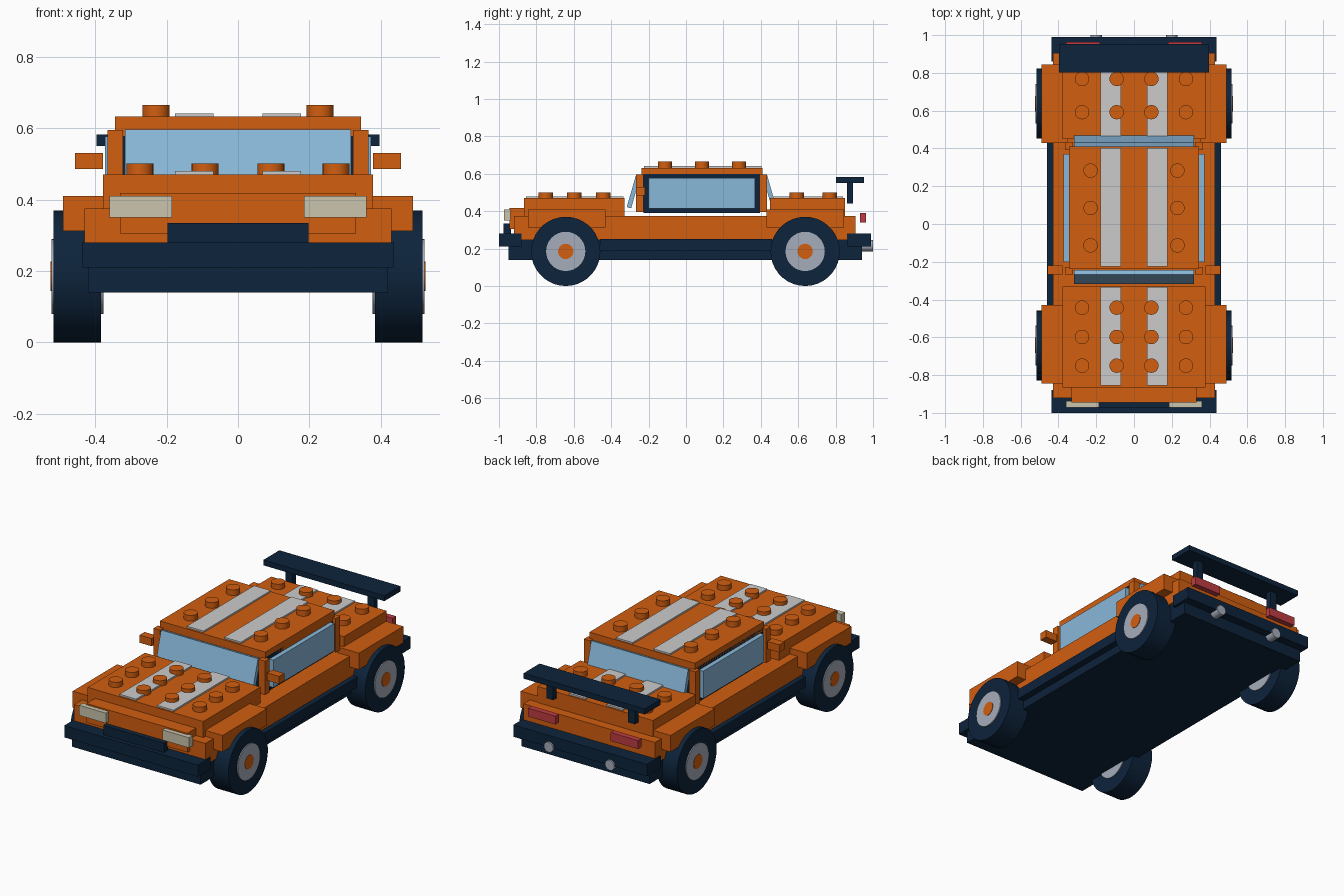
import bpy, bmesh, math
from mathutils import Matrix

if "Cube" in bpy.data.objects:
    bpy.data.objects.remove(bpy.data.objects["Cube"])


def material(name, rgb):
    m = bpy.data.materials.new(name)
    m.diffuse_color = (*rgb, 1)
    m.use_nodes = True
    m.node_tree.nodes["Principled BSDF"].inputs["Base Color"].default_value = m.diffuse_color
    return m


ORANGE = material("orange", (0.64, 0.112, 0.005))
NAVY = material("dark navy", (0.004, 0.017, 0.044))
GLASS = material("blue glass", (0.25, 0.48, 0.70))
SILVER = material("silver", (0.38, 0.42, 0.50))
STRIPE = material("pale grey", (0.60, 0.60, 0.60))
CREAM = material("headlight cream", (0.60, 0.56, 0.42))
RED = material("tail light red", (0.52, 0.045, 0.055))


def finish(name, bm, mat):
    me = bpy.data.meshes.new(name)
    bm.to_mesh(me)
    bm.free()
    me.materials.append(mat)
    ob = bpy.data.objects.new(name, me)
    bpy.context.collection.objects.link(ob)
    return ob


def box(name, mat, x, y, z, tilt=0):
    """Box from (min, max) ranges, tilted about its own x axis in degrees."""
    mid = [(a + b) / 2 for a, b in (x, y, z)]
    size = [b - a for a, b in (x, y, z)]
    bm = bmesh.new()
    mat4 = (Matrix.Translation(mid) @ Matrix.Rotation(math.radians(tilt), 4, 'X')
            @ Matrix.Diagonal((*size, 1)))
    bmesh.ops.create_cube(bm, size=1, matrix=mat4)
    return finish(name, bm, mat)


def slab(name, mat, w, y, z, tilt=0):
    return box(name, mat, (-w, w), y, z, tilt)


def pair(name, mat, x, y, z):
    box("right_" + name, mat, x, y, z)
    box("left_" + name, mat, (-x[1], -x[0]), y, z)


def cylinder(name, mat, r, length, centre, axis='Z', sides=24):
    bm = bmesh.new()
    rot = {'Z': Matrix(), 'X': Matrix.Rotation(math.pi / 2, 4, 'Y'),
           'Y': Matrix.Rotation(math.pi / 2, 4, 'X')}[axis]
    bmesh.ops.create_cone(bm, cap_ends=True, segments=sides, radius1=r, radius2=r,
                          depth=length, matrix=Matrix.Translation(centre) @ rot)
    ob = finish(name, bm, mat)
    bpy.ops.object.select_all(action='DESELECT')
    ob.select_set(True)
    bpy.context.view_layer.objects.active = ob
    bpy.ops.object.shade_smooth_by_angle(angle=math.radians(35))
    return ob


# Chassis, sills and bumpers
slab("chassis", NAVY, 0.42, (-0.95, 0.94), (0.14, 0.25))
pair("sill", NAVY, (0.41, 0.46), (-0.46, 0.46), (0.19, 0.25))
slab("front_bumper", NAVY, 0.437, (-1.0, -0.88), (0.21, 0.28))
slab("rear_bumper", NAVY, 0.437, (0.86, 0.99), (0.21, 0.28))
slab("grille", NAVY, 0.198, (-0.975, -0.935), (0.275, 0.335))

# Body, nose, hood, trunk and fenders
slab("lower_body", ORANGE, 0.43, (-0.92, 0.905), (0.245, 0.375))
slab("nose", ORANGE, 0.33, (-0.945, -0.86), (0.305, 0.418))
slab("hood", ORANGE, 0.378, (-0.865, -0.33), (0.37, 0.47))
slab("trunk", ORANGE, 0.378, (0.45, 0.85), (0.37, 0.47))
pair("front_fender", ORANGE, (0.35, 0.49), (-0.845, -0.43), (0.312, 0.41))
pair("rear_fender", ORANGE, (0.35, 0.49), (0.43, 0.845), (0.312, 0.41))

# Cabin
slab("cabin_core", NAVY, 0.345, (-0.227, 0.395), (0.39, 0.60))
slab("roof", ORANGE, 0.345, (-0.237, 0.41), (0.577, 0.632))
pair("front_pillar", ORANGE, (0.322, 0.365), (-0.268, -0.227), (0.395, 0.595))
pair("rear_pillar", ORANGE, (0.322, 0.365), (0.392, 0.433), (0.395, 0.595))
pair("side_window", GLASS, (0.34, 0.372), (-0.2, 0.37), (0.415, 0.577))
slab("windshield", GLASS, 0.317, (-0.292, -0.268), (0.415, 0.597), -16)
slab("rear_window", GLASS, 0.317, (0.434, 0.458), (0.415, 0.597), 16)
pair("mirror", ORANGE, (0.378, 0.457), (-0.268, -0.22), (0.485, 0.53))

# Lights and exhausts
pair("headlight", CREAM, (0.185, 0.36), (-0.972, -0.937), (0.35, 0.41))
pair("tail_light", RED, (0.18, 0.36), (0.93, 0.963), (0.34, 0.39))
for side in (-1, 1):
    cylinder("exhaust", SILVER, 0.03, 0.06, (side * 0.2, 0.97, 0.215), 'Y', 20)

# Rear wing on two posts
slab("rear_wing", NAVY, 0.396, (0.803, 0.952), (0.55, 0.582))
pair("wing_post", NAVY, (0.245, 0.29), (0.86, 0.892), (0.44, 0.555))

# Twin stripes over hood, roof and trunk
pair("hood_stripe", STRIPE, (0.068, 0.177), (-0.855, -0.333), (0.47, 0.4795))
pair("roof_stripe", STRIPE, (0.068, 0.177), (-0.225, 0.403), (0.632, 0.6415))
pair("trunk_stripe", STRIPE, (0.068, 0.177), (0.455, 0.84), (0.47, 0.4795))

# Round studs
for x in (-0.275, -0.092, 0.092, 0.275):
    for y in (-0.75, -0.598, -0.443, 0.592, 0.768):
        cylinder("stud", ORANGE, 0.038, 0.04, (x, y, 0.481))
for x in (-0.23, 0.23):
    for y in (-0.113, 0.085, 0.283):
        cylinder("roof_stud", ORANGE, 0.038, 0.04, (x, y, 0.645))

# Wheels: tyre, rim and hub cap
for side in (-1, 1):
    for y in (-0.643, 0.637):
        cylinder("tyre", NAVY, 0.185, 0.133, (side * 0.45, y, 0.185), 'X', 36)
        cylinder("rim", SILVER, 0.105, 0.145, (side * 0.45, y, 0.185), 'X', 32)
        cylinder("hub_cap", ORANGE, 0.041, 0.06, (side * 0.495, y, 0.185), 'X', 24)
